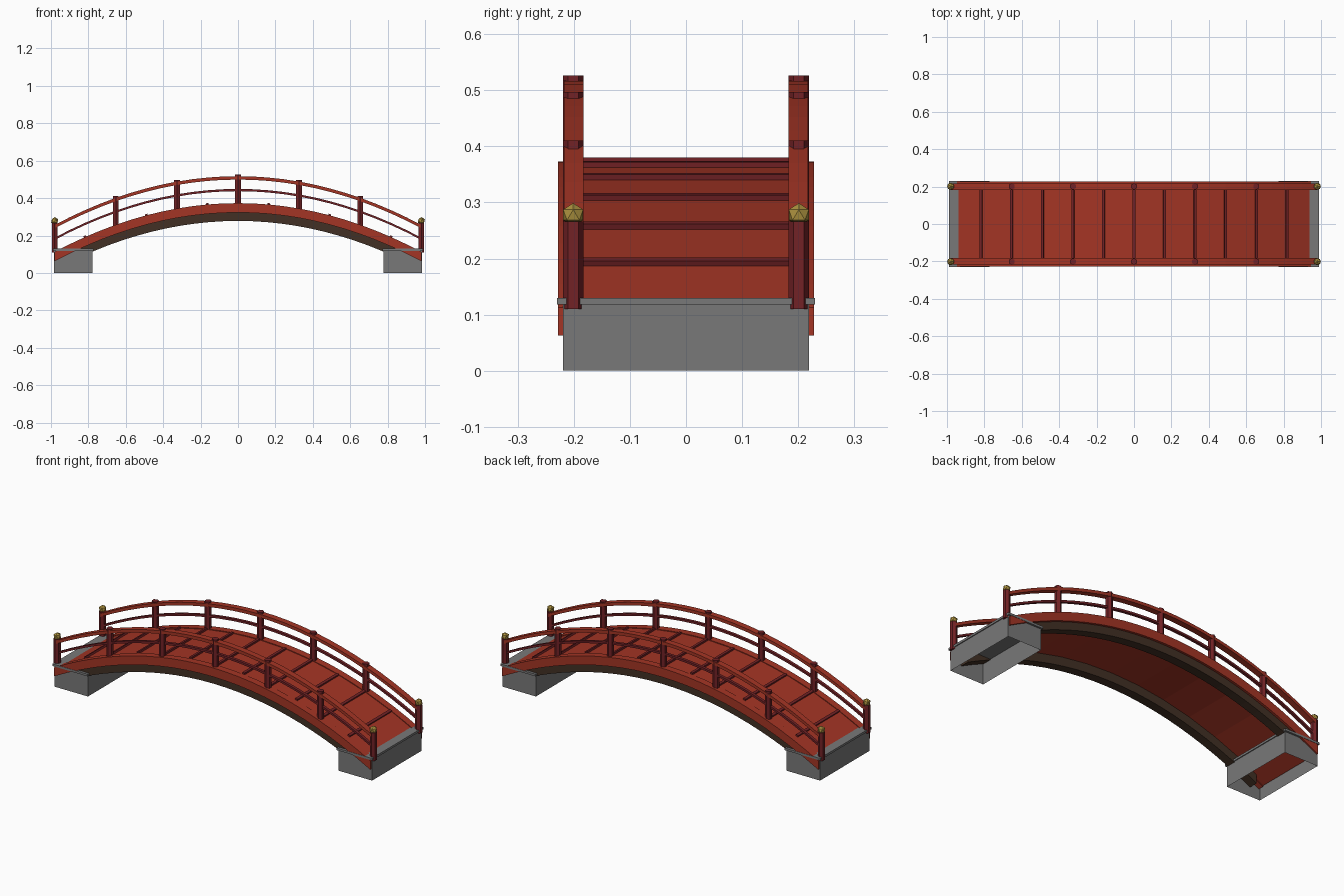
import bpy, bmesh, math
from mathutils import Matrix

cube = bpy.data.objects.get("Cube")
if cube:
    bpy.data.objects.remove(cube, do_unlink=True)


def material(name, rgb):
    m = bpy.data.materials.new(name)
    m.use_nodes = True
    m.diffuse_color = (*rgb, 1)
    for n in m.node_tree.nodes:
        if n.type == 'BSDF_PRINCIPLED':
            n.inputs["Base Color"].default_value = (*rgb, 1)
    return m


RED = material("red paint", (0.37, 0.035, 0.018))
MAROON = material("maroon paint", (0.17, 0.016, 0.019))
BROWN = material("dark timber", (0.055, 0.03, 0.018))
STONE = material("grey stone", (0.19, 0.19, 0.19))
GOLD = material("gold", (0.42, 0.29, 0.05))

HALF = 0.98          # half span between the end posts
STEP = HALF / 6      # plank spacing


def arch(x):
    return 0.373 - 0.271 * x * x


def slope(x):
    return math.atan(0.542 * x)


def finish(name, bm, mat):
    bmesh.ops.recalc_face_normals(bm, faces=bm.faces)
    me = bpy.data.meshes.new(name)
    bm.to_mesh(me)
    bm.free()
    me.materials.append(mat)
    ob = bpy.data.objects.new(name, me)
    bpy.context.collection.objects.link(ob)
    return ob


def arched_bar(name, y0, y1, low, high, mat, half=HALF, segments=24):
    """Rectangular bar swept along the arch."""
    bm = bmesh.new()
    rings = []
    for i in range(segments + 1):
        x = half * (2 * i / segments - 1)
        z = arch(x)
        rings.append([bm.verts.new(p) for p in (
            (x, y0, z + low), (x, y1, z + low), (x, y1, z + high), (x, y0, z + high))])
    for a, b in zip(rings, rings[1:]):
        for k in range(4):
            n = (k + 1) % 4
            bm.faces.new((a[k], a[n], b[n], b[k]))
    bm.faces.new(rings[0])
    bm.faces.new(rings[-1])
    return finish(name, bm, mat)


def box(name, center, size, mat, tilt=0, open_bottom=False):
    bm = bmesh.new()
    bmesh.ops.create_cube(bm, size=1, matrix=Matrix.Translation(center)
                          @ Matrix.Rotation(tilt, 4, 'Y') @ Matrix.Diagonal((*size, 1)))
    ob_faces = [f for f in bm.faces if f.normal.z < -0.9]
    if open_bottom:
        bmesh.ops.delete(bm, geom=ob_faces, context='FACES_ONLY')
    return finish(name, bm, mat)


# Deck and the raised strips between its planks
arched_bar("deck", -0.19, 0.19, -0.045, -0.003, RED, segments=12)
for i in range(-5, 6):
    x = i * STEP
    box("deck_strip", (x, 0, arch(x)), (0.014, 0.37, 0.014), MAROON, slope(x))

for side, label in ((-1, "right"), (1, "left")):
    # Side boards, supporting beams and rails
    def bar(part, inner, outer, low, high, mat, half=HALF):
        y0, y1 = sorted((side * inner, side * outer))
        arched_bar(label + "_" + part, y0, y1, low, high, mat, half)

    bar("side_board", 0.188, 0.228, -0.05, 0, RED)
    bar("beam", 0.165, 0.215, -0.095, -0.045, BROWN, 0.92)
    bar("top_rail", 0.183, 0.217, 0.126, 0.144, RED)
    bar("lower_rail", 0.192, 0.208, 0.064, 0.076, MAROON)

    # Six-sided posts, with gold finials at the ends
    for i in range(-3, 4):
        x, y = i * 2 * STEP, side * 0.201
        bm = bmesh.new()
        bmesh.ops.create_cone(bm, cap_ends=True, segments=6, radius1=0.018, radius2=0.018,
                              depth=0.156, matrix=Matrix.Translation((x, y, arch(x) + 0.075)))
        finish(label + "_post", bm, MAROON)
        if abs(i) == 3:
            bm = bmesh.new()
            bmesh.ops.create_icosphere(bm, subdivisions=1, radius=0.021,
                                       matrix=Matrix.Translation((x, y, arch(x) + 0.165)))
            finish(label + "_finial", bm, GOLD)

# Hollow stone footings with a thin cap
for end in (-1, 1):
    box("footing", (end * 0.881, 0, 0.06), (0.208, 0.438, 0.12), STONE, open_bottom=True)
    box("footing_cap", (end * 0.881, 0, 0.124), (0.218, 0.459, 0.012), STONE)
